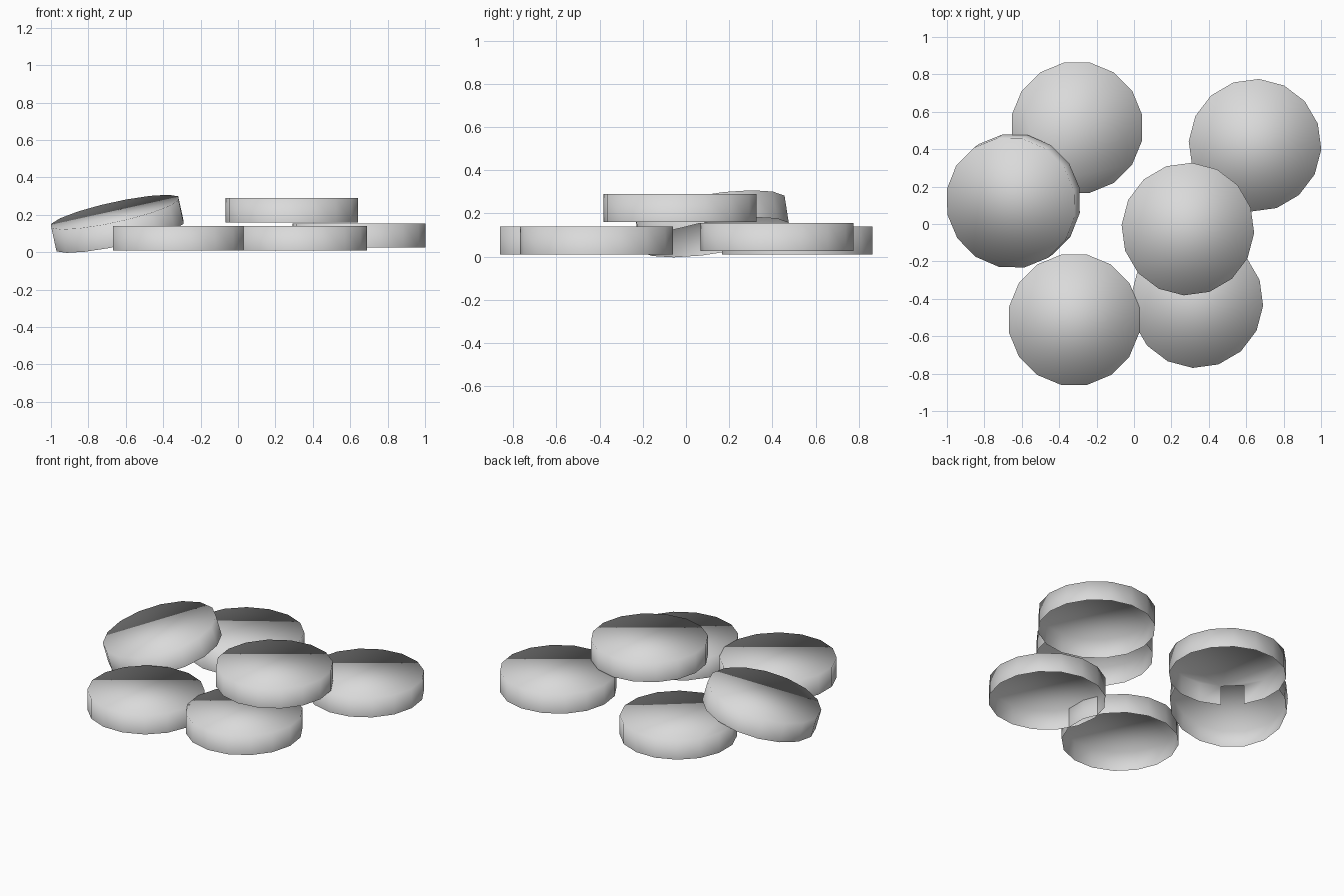
import bpy, bmesh, math
from mathutils import Matrix, Vector

cube = bpy.data.objects.get("Cube")
if cube:
    bpy.data.objects.remove(cube, do_unlink=True)

SIDES, RADIUS, THICK = 16, 0.355, 0.13

grey = bpy.data.materials.new("light_grey")
grey.use_nodes = True
colour = (0.7, 0.7, 0.7, 1)
grey.diffuse_color = colour
grey.node_tree.nodes["Principled BSDF"].inputs["Base Color"].default_value = colour


def disc(name, centre, turn, lean=(0, 0), gap=None):
    """Disc with a capped top and open underside; lean is the slope in x and y,
    gap is the direction of a missing wall panel."""
    bm = bmesh.new()
    bmesh.ops.create_cone(bm, cap_ends=True, segments=SIDES,
                          radius1=RADIUS, radius2=RADIUS, depth=THICK)
    # create_cone may start at any axis, but 16 sides repeat every quarter turn
    bmesh.ops.rotate(bm, verts=bm.verts, matrix=Matrix.Rotation(math.radians(turn), 3, 'Z'))
    bm.normal_update()
    unwanted = [f for f in bm.faces if f.normal.z < -0.9]
    if gap is not None:
        a = math.radians(gap)
        facing = Vector((math.cos(a), math.sin(a), 0))
        unwanted.append(max(bm.faces, key=lambda f: f.normal.dot(facing)))
    bmesh.ops.delete(bm, geom=unwanted, context='FACES_ONLY')
    for f in bm.faces:
        f.smooth = True
    mesh = bpy.data.meshes.new(name)
    bm.to_mesh(mesh)
    bm.free()
    mesh.materials.append(grey)
    obj = bpy.data.objects.new(name, mesh)
    bpy.context.collection.objects.link(obj)
    obj.location = centre
    up = Vector((-lean[0], -lean[1], 1))
    obj.rotation_mode = 'QUATERNION'
    obj.rotation_quaternion = Vector((0, 0, 1)).rotation_difference(up)


# Discs lying flat on the ground
disc("back_disc", (-0.305, 0.515, 0.075), 11.25, gap=225)
disc("front_right_disc", (-0.32, -0.512, 0.075), 11.25)
disc("front_left_disc", (0.336, -0.415, 0.075), -3.5)
disc("back_left_disc", (0.647, 0.421, 0.09), -3.5)

# Discs resting on the others
disc("raised_disc", (0.288, -0.027, 0.225), -3.5)
disc("leaning_disc", (-0.645, 0.123, 0.152), 11.25, lean=(0.22, 0.157))
